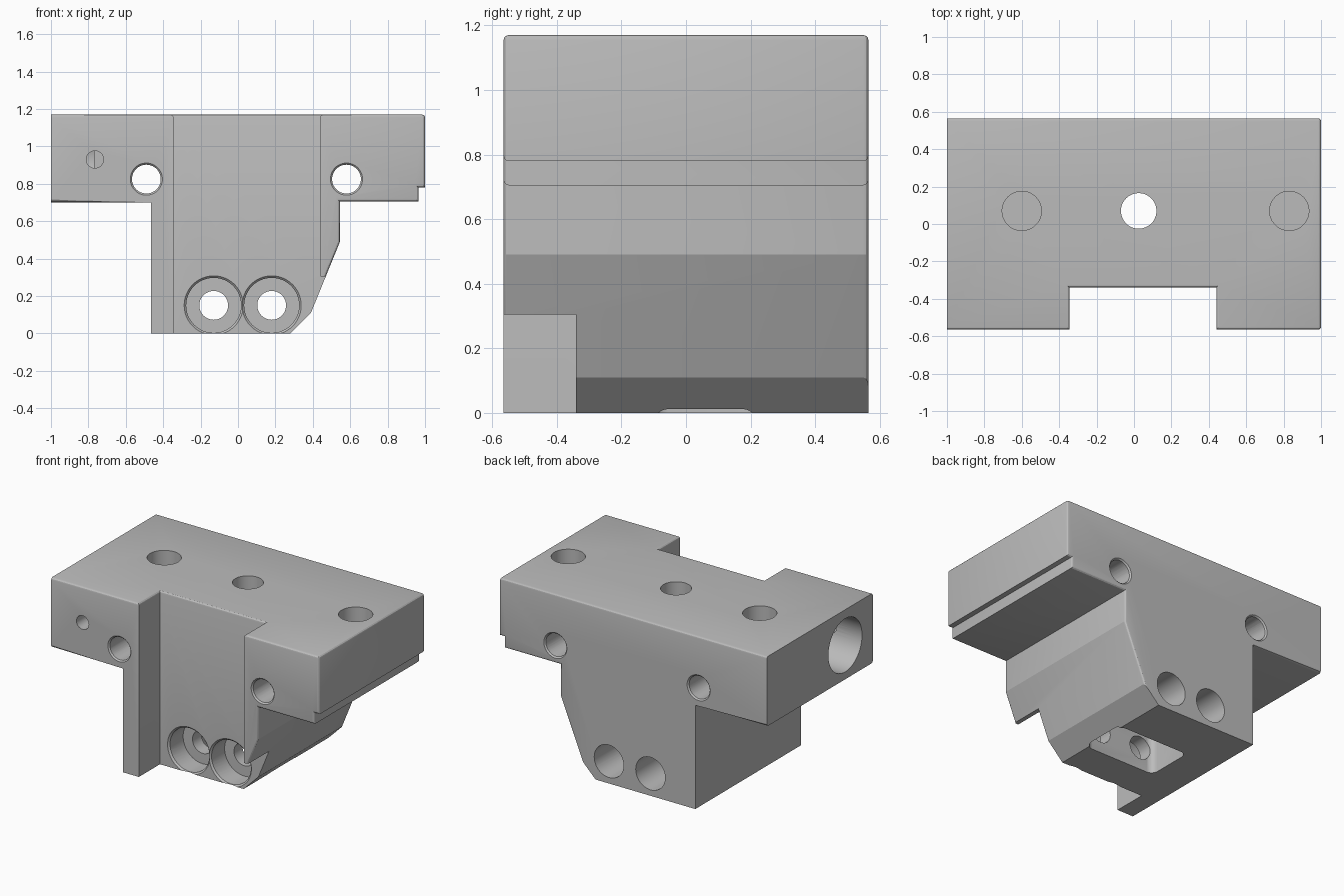
import bpy, bmesh, math
from mathutils import Vector

default = bpy.data.objects.get("Cube")
if default:
    bpy.data.objects.remove(default, do_unlink=True)

grey = bpy.data.materials.new("machined_grey")
grey.use_nodes = True
COLOUR = (0.5, 0.5, 0.5, 1)
grey.diffuse_color = COLOUR
grey.node_tree.nodes["Principled BSDF"].inputs["Base Color"].default_value = COLOUR

FRONT, BACK, TOP = -0.565, 0.565, 1.17
WALL = -0.34


def add_object(name, bm):
    bmesh.ops.recalc_face_normals(bm, faces=bm.faces[:])
    mesh = bpy.data.meshes.new(name)
    bm.to_mesh(mesh)
    bm.free()
    mesh.materials.append(grey)
    obj = bpy.data.objects.new(name, mesh)
    bpy.context.collection.objects.link(obj)
    return obj


def prism(name, outline, y0, y1):
    """Extrude an x-z outline along y."""
    bm = bmesh.new()
    face = bm.faces.new([bm.verts.new((x, y0, z)) for x, z in outline])
    ext = bmesh.ops.extrude_face_region(bm, geom=[face])["geom"]
    moved = [v for v in ext if isinstance(v, bmesh.types.BMVert)]
    bmesh.ops.translate(bm, verts=moved, vec=(0, y1 - y0, 0))
    return add_object(name, bm)


def cone(start, end, r1, r2=None):
    """Round cutter running from start to end."""
    a, b = Vector(start), Vector(end)
    bm = bmesh.new()
    bmesh.ops.create_cone(bm, cap_ends=True, segments=48, radius1=r1,
                          radius2=r1 if r2 is None else r2, depth=(b - a).length)
    bm.transform((b - a).to_track_quat('Z', 'Y').to_matrix().to_4x4())
    bmesh.ops.translate(bm, verts=bm.verts[:], vec=(a + b) / 2)
    return add_object("cutter", bm)


def rounded_box(x0, x1, y0, y1, z0, z1, radius):
    """Box cutter with rounded upright corners."""
    bm = bmesh.new()
    bmesh.ops.create_cube(bm, size=1)
    for v in bm.verts:
        v.co = (x1 if v.co.x > 0 else x0, y1 if v.co.y > 0 else y0, z1 if v.co.z > 0 else z0)
    upright = [e for e in bm.edges if abs(e.verts[0].co.z - e.verts[1].co.z) > 0.01]
    bmesh.ops.bevel(bm, geom=upright, offset=radius, segments=6, profile=0.5, affect='EDGES')
    return add_object("cutter", bm)


def cut(target, cutter):
    mod = target.modifiers.new("cut", 'BOOLEAN')
    mod.object, mod.operation, mod.solver = cutter, 'DIFFERENCE', 'EXACT'
    bpy.context.view_layer.objects.active = target
    bpy.ops.object.modifier_apply(modifier=mod.name)
    bpy.data.objects.remove(cutter, do_unlink=True)


# T-shaped block with a tapered side and a small step under the wide end
body = prism("mounting_block", [
    (-1, 0.7), (-1, TOP), (1, TOP), (1, 0.78), (0.965, 0.78), (0.965, 0.705),
    (0.545, 0.705), (0.545, 0.49), (0.39, 0.11), (0.28, 0), (-0.465, 0), (-0.465, 0.7)],
    FRONT, BACK)

# Front channel, open to the side below the right flange
cut(body, prism("cutter", [
    (-0.345, -0.1), (-0.345, 1.3), (0.44, 1.3), (0.44, 0.305), (0.7, 0.305), (0.7, -0.1)],
    FRONT - 0.1, WALL))


# Softened outer edges
def is_soft(edge):
    if len(edge.link_faces) != 2 or not edge.is_convex or edge.calc_face_angle() < 0.6:
        return False
    mid = (edge.verts[0].co + edge.verts[1].co) / 2
    if mid.x < -0.99 or mid.z < 0.01:
        return False
    if mid.z < TOP - 0.01 and mid.x < 0.45 and (mid.z < 0.69 or mid.x > -0.4):
        return False
    if mid.y < WALL + 0.01 and mid.z < 0.31:
        return False
    return any(abs(f.normal.y) > 0.9 or f.normal.z > 0.9 for f in edge.link_faces)


bm = bmesh.new()
bm.from_mesh(body.data)
bmesh.ops.bevel(bm, geom=[e for e in bm.edges if is_soft(e)], offset=0.016, segments=3,
                profile=0.5, affect='EDGES', clamp_overlap=True)
bm.to_mesh(body.data)
bm.free()

# Cross holes through the wings, countersunk at both ends
for x in (-0.49, 0.58):
    cut(body, cone((x, -0.7, 0.825), (x, 0.7, 0.825), 0.077))
    for y, s in ((FRONT, 1), (BACK, -1)):
        cut(body, cone((x, y - s * 0.01, 0.825), (x, y + s * 0.01, 0.825), 0.096, 0.076))

# Underside pocket
cut(body, rounded_box(-0.23, 0.292, -0.1, 0.22, -0.1, 0.3, 0.045))

# Bolt holes with front counterbores and wider rear bores
for x in (-0.13, 0.18):
    cut(body, cone((x, -0.7, 0.15), (x, 0.1, 0.15), 0.077))
    cut(body, cone((x, -0.7, 0.15), (x, WALL + 0.15, 0.15), 0.147))
    cut(body, cone((x, WALL - 0.01, 0.15), (x, WALL + 0.012, 0.15), 0.168, 0.146))
    cut(body, cone((x, 0.1, 0.15), (x, 0.7, 0.15), 0.11))

# Top holes: two blind, one through to the pocket
for x in (-0.6, 0.83):
    cut(body, cone((x, 0.07, 1.3), (x, 0.07, 0.92), 0.105))
cut(body, cone((0.025, 0.07, 1.3), (0.025, 0.07, 0.1), 0.095))

# Large end bore with its set screw hole
cut(body, cone((-1.1, -0.27, 0.93), (-0.77, -0.27, 0.93), 0.18))
cut(body, cone((-0.765, -0.7, 0.93), (-0.765, -0.27, 0.93), 0.046))

bpy.ops.object.select_all(action='DESELECT')
body.select_set(True)
bpy.context.view_layer.objects.active = body
bpy.ops.object.shade_smooth_by_angle(angle=math.radians(20))
